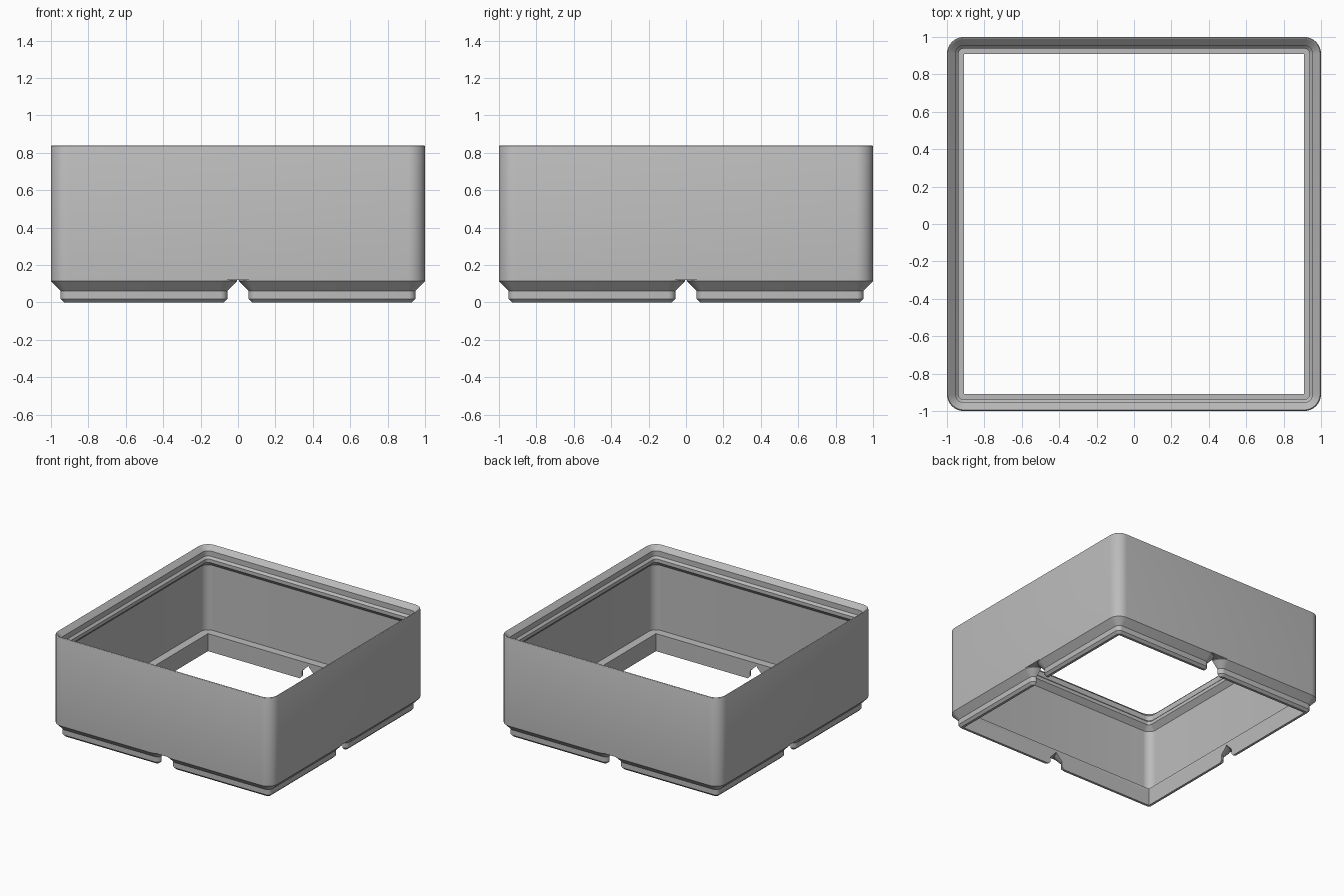
import bpy, bmesh, math

default = bpy.data.objects.get("Cube")
if default:
    bpy.data.objects.remove(default, do_unlink=True)

grey = bpy.data.materials.new("plain grey")
grey.use_nodes = True
grey.diffuse_color = (0.5, 0.5, 0.5, 1)
grey.node_tree.nodes["Principled BSDF"].inputs["Base Color"].default_value = (0.5, 0.5, 0.5, 1)

HOLE = 0.91       # half width of the square opening
RADIUS = 0.09     # outer corner radius
FLOOR = 0.12      # underside of the walls
STEPS = 8


def ring(bm, cx, cy, half, radius, z):
    """Rounded square loop of vertices."""
    verts = []
    for corner in range(4):
        mid = math.radians(45 + 90 * corner)
        sx, sy = math.copysign(1, math.cos(mid)), math.copysign(1, math.sin(mid))
        for i in range(STEPS + 1):
            a = math.radians(90 * (corner + i / STEPS))
            verts.append(bm.verts.new((cx + sx * (half - radius) + radius * math.cos(a),
                                       cy + sy * (half - radius) + radius * math.sin(a), z)))
    return verts


def bridge(bm, low, high):
    n = len(low)
    for i in range(n):
        j = (i + 1) % n
        bm.faces.new((low[i], low[j], high[j], high[i]))


def finish(bm, name):
    bmesh.ops.recalc_face_normals(bm, faces=bm.faces)
    mesh = bpy.data.meshes.new(name)
    bm.to_mesh(mesh)
    bm.free()
    mesh.materials.append(grey)
    obj = bpy.data.objects.new(name, mesh)
    bpy.context.collection.objects.link(obj)
    return obj


def select(obj):
    bpy.ops.object.select_all(action='DESELECT')
    obj.select_set(True)
    bpy.context.view_layer.objects.active = obj


# Walls with stacking lip: closed profile of (inset, height)
profile = [(0, FLOOR), (0, 0.832), (0.002, 0.837), (0.006, 0.84), (0.010, 0.839),
           (0.0455, 0.804), (0.0455, 0.761), (0.062, 0.744), (0.062, 0.716),
           (0.024, 0.678), (0.024, 0.144)]
bm = bmesh.new()
rings = [ring(bm, 0, 0, 1 - d, RADIUS - d, z) for d, z in profile]
rings += [ring(bm, 0, 0, HOLE, 0.0005, z) for z in (0.144, FLOOR)]
for k in range(len(rings)):
    bridge(bm, rings[k], rings[(k + 1) % len(rings)])
walls = finish(bm, "walls")

# Four stepped feet, solid at first
bm = bmesh.new()
GAP = 0.006
half = (1 - GAP) / 2
for sx in (-1, 1):
    for sy in (-1, 1):
        cx, cy = sx * (1 + GAP) / 2, sy * (1 + GAP) / 2
        stack = [ring(bm, cx, cy, half - d, RADIUS - d, z) for d, z in
                 ((0.07, 0), (0.051, 0.019), (0.051, 0.062), (0, 0.114), (0, FLOOR))]
        for low, high in zip(stack, stack[1:]):
            bridge(bm, low, high)
        bm.faces.new(stack[0])
        bm.faces.new(stack[-1])
feet = finish(bm, "feet")

# Square opening cut through the feet
bm = bmesh.new()
bmesh.ops.create_cube(bm, size=2 * HOLE)
cutter = finish(bm, "opening_cutter")
cutter.hide_render = True
select(feet)
mod = feet.modifiers.new("opening", 'BOOLEAN')
mod.operation = 'DIFFERENCE'
mod.solver = 'EXACT'
mod.object = cutter
bpy.ops.object.modifier_apply(modifier=mod.name)
bpy.data.objects.remove(cutter, do_unlink=True)

# Drop the hidden caps where the feet meet the walls
bm = bmesh.new()
bm.from_mesh(feet.data)
caps = [f for f in bm.faces if f.normal.z > 0.9 and f.calc_center_median().z > FLOOR - 0.001]
bmesh.ops.delete(bm, geom=caps, context='FACES')
bm.to_mesh(feet.data)
bm.free()

for obj in (walls, feet):
    select(obj)
    bpy.ops.object.shade_smooth_by_angle(angle=math.radians(30))
